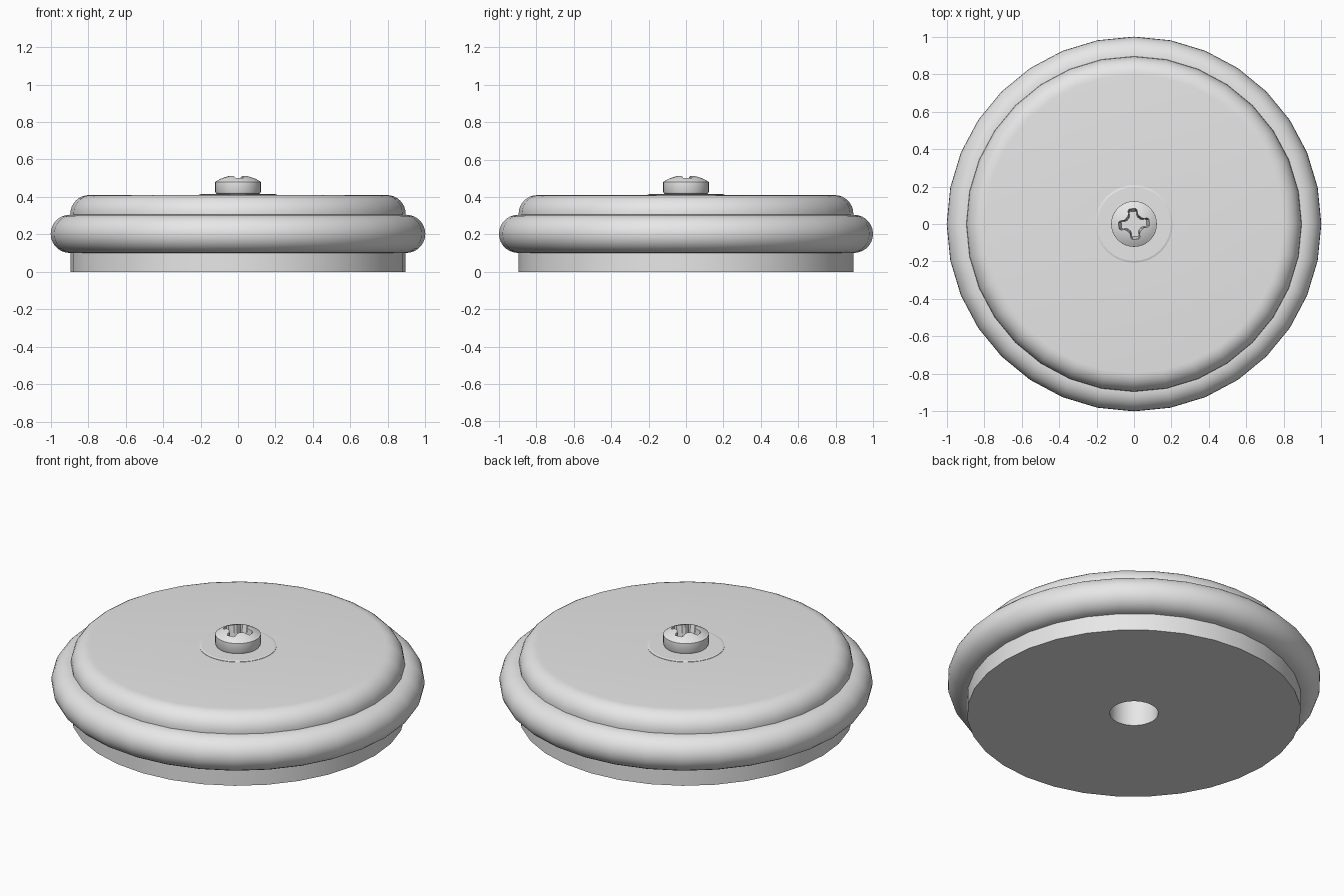
import bpy, bmesh
from math import sin, cos, pi, radians
from mathutils import Matrix

if "Cube" in bpy.data.objects:
    bpy.data.objects.remove(bpy.data.objects["Cube"], do_unlink=True)

grey = bpy.data.materials.new("light_grey")
grey.use_nodes = True
grey.diffuse_color = (0.8, 0.8, 0.8, 1)
grey.node_tree.nodes["Principled BSDF"].inputs["Base Color"].default_value = (0.8, 0.8, 0.8, 1)


def arc(cr, cz, rad, start, end, steps):
    """Points on an arc in the (radius, height) plane, angles in degrees."""
    angles = [radians(start + (end - start) * i / steps) for i in range(steps + 1)]
    return [(cr + rad * cos(a), cz + rad * sin(a)) for a in angles]


def make_object(name, bm):
    bmesh.ops.recalc_face_normals(bm, faces=bm.faces)
    mesh = bpy.data.meshes.new(name)
    bm.to_mesh(mesh)
    bm.free()
    mesh.materials.append(grey)
    obj = bpy.data.objects.new(name, mesh)
    bpy.context.collection.objects.link(obj)
    return obj


def smooth(obj, angle=35):
    bpy.ops.object.select_all(action='DESELECT')
    obj.select_set(True)
    bpy.context.view_layer.objects.active = obj
    bpy.ops.object.shade_smooth_by_angle(angle=radians(angle))


def lathe(name, profile, segments=32):
    """Revolve a closed profile around z."""
    bm = bmesh.new()
    verts = [bm.verts.new((r, 0, z)) for r, z in profile]
    edges = [bm.edges.new((v, verts[i - 1])) for i, v in enumerate(verts)
             if max(v.co.x, verts[i - 1].co.x) > 0.001]
    bmesh.ops.spin(bm, geom=verts + edges, cent=(0, 0, 0), axis=(0, 0, 1),
                   angle=2 * pi, steps=segments, use_merge=True)
    bmesh.ops.remove_doubles(bm, verts=bm.verts, dist=0.0002)
    return make_object(name, bm)


# Main disc with rounded top edge and a centre bore
smooth(lathe("disc_body", [(0.13, 0), (0.895, 0), (0.895, 0.305)]
             + arc(0.795, 0.31, 0.1, 0, 90, 8) + [(0.13, 0.41)]))

# Rounded bumper band around the disc
smooth(lathe("bumper_ring", [(0.86, 0.1)] + arc(0.898, 0.203, 0.102, -90, 90, 14) + [(0.86, 0.305)]))

# Thin washer under the screw
smooth(lathe("washer", [(0.06, 0.409), (0.207, 0.409), (0.207, 0.412),
                        (0.197, 0.415), (0.06, 0.415)]), 10)

# Pan head screw with shank
dome = [(r, z) for r, z in arc(0, 0.303, 0.215, 55.5, 90, 7)]
screw = lathe("screw", [(0, 0.22), (0.06, 0.22), (0.06, 0.414), (0.107, 0.414),
                        (0.117, 0.418), (0.122, 0.428), (0.122, 0.472)]
              + dome[:-1] + [(0, 0.518)])

# Tapered cross recess cutter: four rounded arms
arm = [(0.037, 0.037), (0.042, 0.029), (0.055, 0.024), (0.075, 0.025), (0.084, 0.018)]
outline = [(x, -y) for x, y in arm] + [(x, y) for x, y in reversed(arm[1:])]
bm = bmesh.new()
bottom, top = [], []
for turn in range(4):
    rot = Matrix.Rotation(turn * pi / 2 + radians(-84), 3, 'Z')
    for x, y in outline:
        for ring, scale, z in ((bottom, 0.8, 0.435), (top, 1.08, 0.54)):
            v = bm.verts.new((x * scale, y * scale, z))
            v.co = rot @ v.co
            ring.append(v)
bm.faces.new(bottom)
bm.faces.new(top)
for i in range(len(top)):
    bm.faces.new((bottom[i - 1], bottom[i], top[i], top[i - 1]))
cutter = make_object("recess_cutter", bm)
cutter.hide_render = True

# Cut the recess, then drop the helper
cut = screw.modifiers.new("recess", 'BOOLEAN')
cut.operation, cut.solver, cut.object = 'DIFFERENCE', 'EXACT', cutter
graph = bpy.context.evaluated_depsgraph_get()
screw.data = bpy.data.meshes.new_from_object(screw.evaluated_get(graph))
screw.modifiers.clear()
bpy.data.objects.remove(cutter, do_unlink=True)
smooth(screw)
